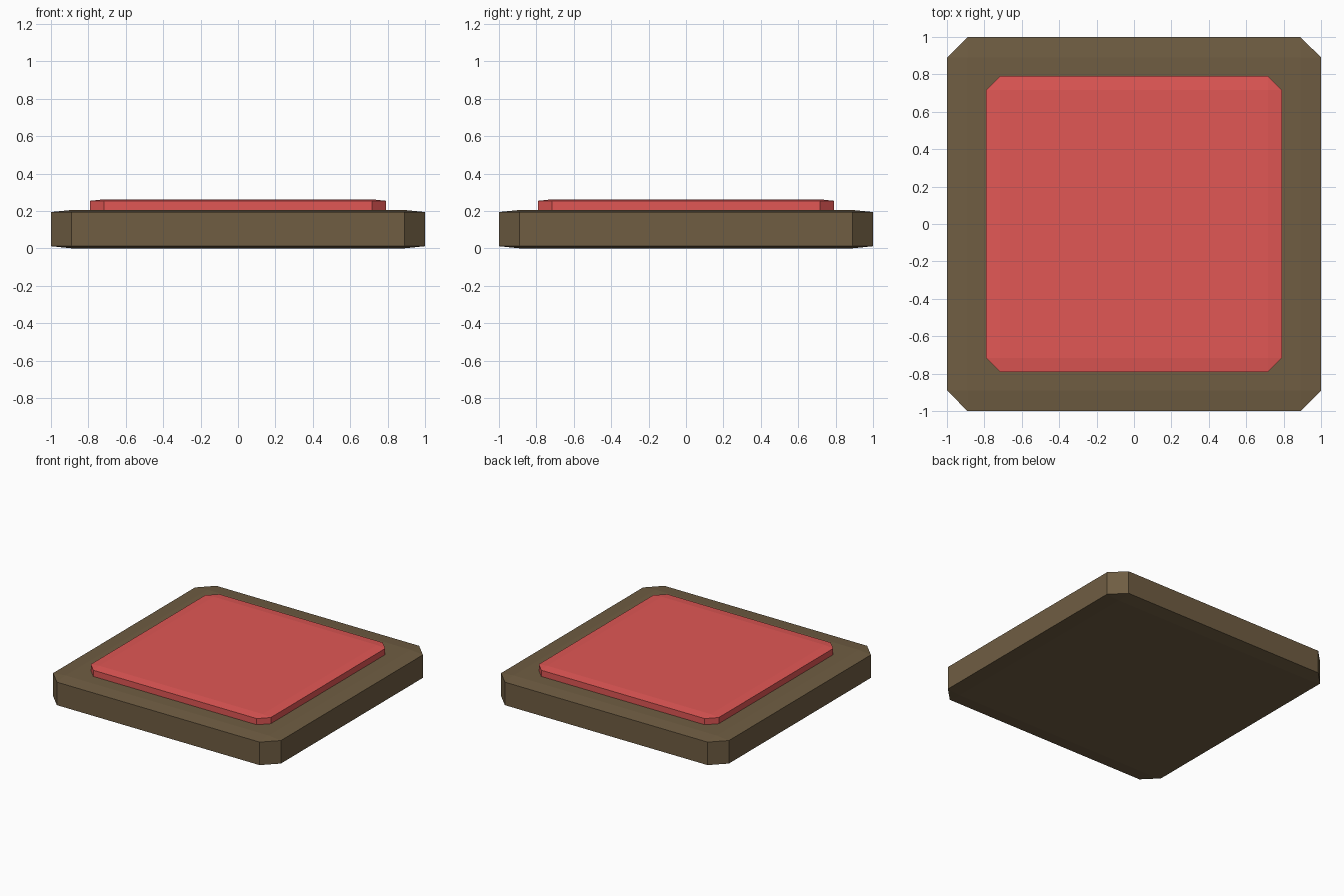
import bpy, bmesh
from mathutils import Matrix

if "Cube" in bpy.data.objects:
    bpy.data.objects.remove(bpy.data.objects["Cube"])


def material(name, rgb):
    m = bpy.data.materials.new(name)
    m.diffuse_color = (*rgb, 1)
    m.use_nodes = True
    m.node_tree.nodes["Principled BSDF"].inputs["Base Color"].default_value = m.diffuse_color
    return m


def chamfered_slab(name, half, bevel, z0, z1, mat):
    """Cube with a one-segment bevel, then flattened so the rim slopes gently."""
    bm = bmesh.new()
    bmesh.ops.create_cube(bm, size=2)
    bmesh.ops.bevel(bm, geom=bm.edges[:], offset=bevel / half, segments=1,
                    profile=0.5, affect='EDGES', clamp_overlap=True)
    flatten = Matrix.Diagonal((half, half, (z1 - z0) / 2, 1))
    bm.transform(Matrix.Translation((0, 0, (z0 + z1) / 2)) @ flatten)
    mesh = bpy.data.meshes.new(name)
    bm.to_mesh(mesh)
    bm.free()
    mesh.materials.append(mat)
    obj = bpy.data.objects.new(name, mesh)
    bpy.context.collection.objects.link(obj)
    return obj


# Brown base slab
chamfered_slab("base_plate", 1.0, 0.11, 0.0, 0.205,
               material("brown", (0.16, 0.11, 0.055)))

# Red pad sunk into the base
chamfered_slab("pressure_pad", 0.79, 0.073, 0.09, 0.262,
               material("red", (0.75, 0.095, 0.09)))
